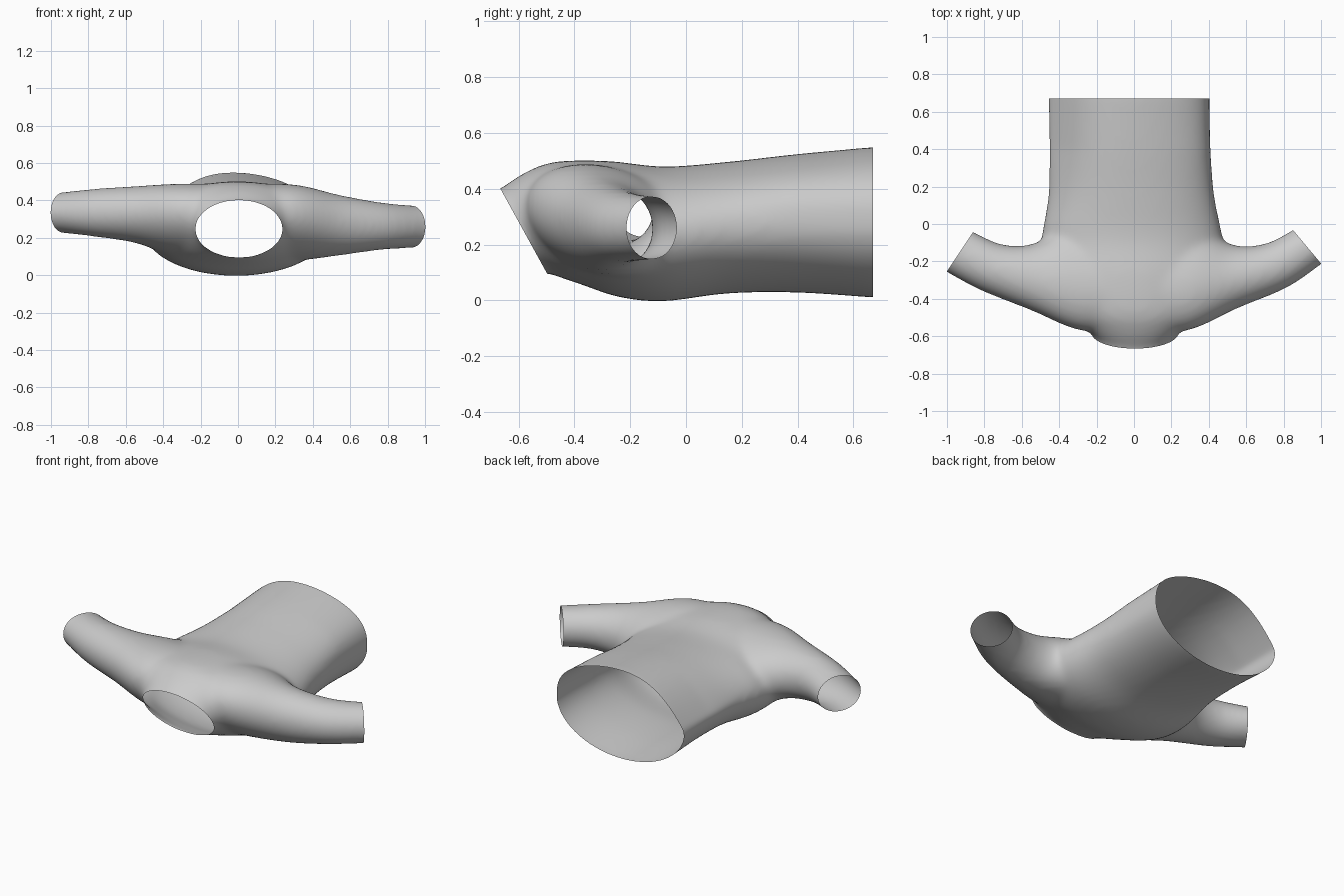
import bpy, bmesh, math
from mathutils import Vector as V

if "Cube" in bpy.data.objects:
    bpy.data.objects.remove(bpy.data.objects["Cube"])

N = 48  # points round each cross-section


def spline(secs, steps=6):
    """Catmull-Rom through (centre, u, v) cross-sections, extended past both ends."""
    def beyond(a, b):
        d = (a[0] - b[0]).normalized() * 0.1
        return (a[0] + d, a[1], a[2])
    p = [secs[0]] + secs + [secs[-1]]
    out = [beyond(secs[0], secs[1])]
    for a, b, c, d in zip(p, p[1:], p[2:], p[3:]):
        for i in range(steps):
            t = i / steps
            out.append(tuple(0.5 * (2 * q + (r - o) * t + (2 * o - 5 * q + 4 * r - s) * t * t
                             + (3 * q - o - 3 * r + s) * t ** 3)
                             for o, q, r, s in zip(a, b, c, d)))
    return out + [secs[-1], beyond(secs[-1], secs[-2])]


def point(c, u, v, a):
    """Ellipse point; toward the hem the upper half slumps to one side."""
    s, k = math.sin(a), math.cos(a)
    if s > 0:
        w = min(max(c.y / 0.4, 0), 1)
        e = 1 - 0.25 * w * k if k > 0 else 1 - 0.9 * w * k
        s = s ** e
    return c + u * k + v * s


def loft(bm, secs):
    rings = [[bm.verts.new(point(c, u, v, k * math.tau / N)) for k in range(N)]
             for c, u, v in spline(secs)]
    faces = [bm.faces.new(rings[0]), bm.faces.new(rings[-1])]
    for a, b in zip(rings, rings[1:]):
        for k in range(N):
            faces.append(bm.faces.new((a[k], a[k - 1], b[k - 1], b[k])))
    bmesh.ops.recalc_face_normals(bm, faces=faces)


def torso(xl, xr, yb, zb, yt, zt):
    return (V(((xl + xr) / 2, (yb + yt) / 2, (zb + zt) / 2)),
            V(((xr - xl) / 2, 0, 0)), V((0, (yt - yb) / 2, (zt - zb) / 2)))


def sleeve(xf, yf, xb, yb, z0, z1, lean=0):
    return (V(((xf + xb) / 2, (yf + yb) / 2, (z0 + z1) / 2)),
            V(((xb - xf) / 2, (yb - yf) / 2, 0)), V((0, -lean, (z1 - z0) / 2)))


# body from hem to tilted neck opening: left, right, bottom y/z, top y/z
body = [torso(*s) for s in [
    (-.46, .405, .67, .01, .67, .55),
    (-.455, .41, .40, .028, .40, .525),
    (-.46, .43, .15, .025, .15, .497),
    (-.495, .475, -.08, -.003, -.08, .48),
    (-.50, .48, -.24, .012, -.28, .50),
    (-.41, .41, -.37, .055, -.47, .497),
    (-.30, .31, -.45, .082, -.58, .457),
    (-.22, .23, -.50, .10, -.665, .40)]]

# sleeves and shoulders, one tube from cuff to cuff: front x/y, back x/y, z range, lean
arms = [sleeve(*s) for s in [
    (-1.003, -.257, -.859, -.041, .226, .444),
    (-.82, -.355, -.70, -.11, .205, .463),
    (-.56, -.457, -.52, -.10, .17, .477, .02),
    (-.28, -.56, -.32, .02, .085, .49, .08),
    (0, -.54, 0, .03, .05, .488, .1),
    (.28, -.56, .32, .0, .075, .485, .08),
    (.56, -.447, .52, -.11, .105, .43, .02),
    (.82, -.34, .70, -.105, .135, .39),
    (1.003, -.215, .849, -.031, .146, .374)]]

bm = bmesh.new()
loft(bm, body)
loft(bm, arms)
me = bpy.data.meshes.new("shirt_solid")
bm.to_mesh(me)
bm.free()
shirt = bpy.data.objects.new("shirt", me)
bpy.context.collection.objects.link(shirt)

# fuse into one soft skin
rm = shirt.modifiers.new("fuse", 'REMESH')
rm.mode = 'VOXEL'
rm.voxel_size = 0.016
sm = shirt.modifiers.new("soften", 'SMOOTH')
sm.factor = 0.5
sm.iterations = 20
dg = bpy.context.evaluated_depsgraph_get()
skin = bpy.data.meshes.new_from_object(shirt.evaluated_get(dg))
shirt.modifiers.clear()
shirt.data = skin

# cut the hem, neck and cuffs open
bm = bmesh.new()
bm.from_mesh(skin)
openings = [(body[0], body[1], lambda c: True), (body[-1], body[-2], lambda c: abs(c.x) < .5),
            (arms[0], arms[1], lambda c: c.x < -.6), (arms[-1], arms[-2], lambda c: c.x > .6)]
for end, inner, near in openings:
    n = end[1].cross(end[2]).normalized()
    if n.dot(end[0] - inner[0]) < 0:
        n = -n
    faces = [f for f in bm.faces if near(f.calc_center_median())]
    edges = {e for f in faces for e in f.edges}
    verts = {v for f in faces for v in f.verts}
    bmesh.ops.bisect_plane(bm, geom=list(verts) + list(edges) + faces, plane_co=end[0], plane_no=n)
    gone = [f for f in bm.faces if near(f.calc_center_median())
            and (f.calc_center_median() - end[0]).dot(n) > 1e-5]
    bmesh.ops.delete(bm, geom=gone, context='FACES')
bm.to_mesh(skin)
bm.free()

bpy.context.view_layer.objects.active = shirt
shirt.select_set(True)
bpy.ops.object.shade_smooth()
